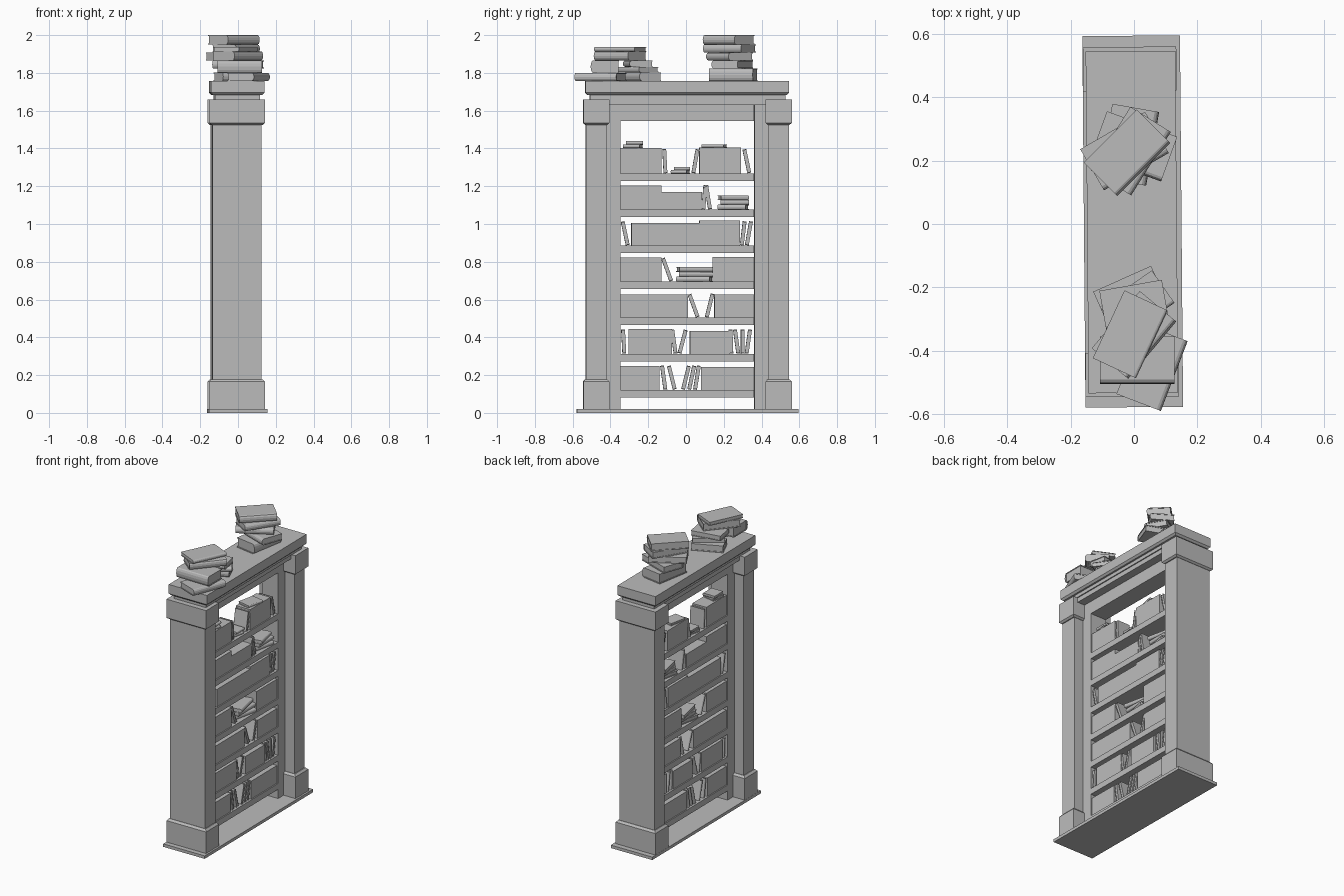
import bpy, bmesh, math
from mathutils import Matrix

cube = bpy.data.objects.get("Cube")
if cube:
    bpy.data.objects.remove(cube, do_unlink=True)

colour = (0.5, 0.5, 0.5, 1)
grey = bpy.data.materials.new("plain_grey")
grey.use_nodes = True
grey.diffuse_color = colour
grey.node_tree.nodes["Principled BSDF"].inputs["Base Color"].default_value = colour

# The whole case stands slightly turned
SKEW = Matrix.Rotation(0.0085, 4, 'Z')
# Turns a lying book upright with its spine facing +x
STAND = Matrix.Rotation(math.pi / 2, 4, 'Z') @ Matrix.Rotation(-math.pi / 2, 4, 'Y')
STAND = STAND @ Matrix.Rotation(math.pi, 4, 'X')


def finish(name, bm, matrix):
    bmesh.ops.recalc_face_normals(bm, faces=bm.faces)
    mesh = bpy.data.meshes.new(name)
    bm.to_mesh(mesh)
    bm.free()
    mesh.materials.append(grey)
    ob = bpy.data.objects.new(name, mesh)
    bpy.context.collection.objects.link(ob)
    ob.matrix_world = matrix


def add_box(bm, x, y, z, top=0, bottom=0):
    """Box from ranges; top and bottom pull the end faces inwards."""
    rings = []
    for height, inset in zip(z, (bottom, top)):
        left, right = x[0] + inset, x[1] - inset
        front, back = y[0] + inset, y[1] - inset
        corners = ((left, front), (right, front), (right, back), (left, back))
        rings.append([bm.verts.new((*corner, height)) for corner in corners])
    low, high = rings
    bm.faces.new(low[::-1])
    bm.faces.new(high)
    for i in range(4):
        bm.faces.new((low[i - 1], low[i], high[i], high[i - 1]))


def box(name, x, y, z, **taper):
    bm = bmesh.new()
    add_box(bm, x, y, z, **taper)
    finish(name, bm, SKEW)


def book(name, length, width, thick, matrix):
    """Bound book: length on X, round spine on -Y, thickness on Z."""
    bm = bmesh.new()
    half, edge = thick / 2, width / 2
    cover = min(thick * 0.13, 0.006)
    inner = half - cover
    bulge = min(half, 0.02) * 0.7
    spine = bulge - edge
    turns = [math.pi * i / 6 for i in range(7)]
    arc = [(spine - bulge * math.sin(a), -half * math.cos(a)) for a in turns]
    profile = [(edge, -inner), (edge, -half), *arc, (edge, half),
               (edge, inner), (spine, inner), (spine, -inner)]
    face = bm.faces.new([bm.verts.new((-length / 2, y, z)) for y, z in profile])
    geom = bmesh.ops.extrude_face_region(bm, geom=[face])["geom"]
    moved = [v for v in geom if isinstance(v, bmesh.types.BMVert)]
    bmesh.ops.translate(bm, vec=(length, 0, 0), verts=moved)
    page_end = length / 2 - 0.003
    add_box(bm, (-page_end, page_end), (spine, edge - 0.003), (-inner, inner))
    finish(name, bm, matrix)


def pile(name, floor, length, width, books):
    """Lying books stacked upwards, each given as x, y, thickness, angle."""
    for x, y, thick, angle in books:
        place = Matrix.Translation((x, y, floor + thick / 2))
        turn = Matrix.Rotation(math.radians(angle), 4, 'Z')
        book(name, length, width, thick, place @ turn)
        floor += thick


def standing_book(name, y, floor, lean):
    """Upright book; a positive lean tips its top towards -y."""
    a, height, thick = math.radians(lean), 0.128, 0.02
    z = floor + (height * math.cos(a) + thick * abs(math.sin(a))) / 2
    place = SKEW @ Matrix.Translation((-0.01, y, z))
    book(name, height, 0.1, thick, place @ Matrix.Rotation(a, 4, 'X') @ STAND)


# Plinth
box("base_plate", (-0.158, 0.15), (-0.578, 0.594), (0, 0.02))

# Pillars with footing and capital blocks, and the side panels between them
POST, BLOCK, RECESS = (-0.14, 0.12), (-0.157, 0.138), (-0.07, 0.05)
for label, side in (("front", -1), ("back", 1)):
    def span(inner, outer):
        return sorted(0.007 + side * d for d in (inner, outer))
    block = span(0.413, 0.552)
    box(label + "_pillar", POST, span(0.427, 0.538), (0.02, 1.66))
    box(label + "_footing", BLOCK, block, (0.02, 0.165))
    box(label + "_footing_bevel", BLOCK, block, (0.165, 0.178), top=0.012)
    box(label + "_capital", BLOCK, block, (1.535, 1.66))
    box(label + "_capital_bevel", BLOCK, block, (1.525, 1.535), bottom=0.012)
    box(label + "_side_panel", RECESS, span(0.354, 0.43), (0.02, 1.66))

# Lintel and cornice
INSIDE = (-0.35, 0.36)
CORNICE, LONG = (-0.148, 0.135), (-0.533, 0.545)
box("lintel", RECESS, INSIDE, (1.545, 1.66))
box("frieze", (-0.12, 0.105), (-0.42, 0.43), (1.63, 1.665))
box("neck", (-0.125, 0.112), (-0.51, 0.525), (1.66, 1.683))
box("cornice_bevel", CORNICE, LONG, (1.683, 1.695), bottom=0.012)
box("top_board", CORNICE, LONG, (1.695, 1.757))

# Shelves, each with closed rows of books (start, end, height)
start, end = INSIDE
rows = (
    [(start, -0.14, 0.125), (0.08, end, 0.12)],
    [(-0.305, -0.075, 0.13), (0.02, 0.23, 0.12)],
    [(start, 0.01, 0.123), (0.15, end, 0.123)],
    [(start, -0.13, 0.127), (0.14, end, 0.13)],
    [(-0.29, 0.07, 0.118), (0.07, 0.285, 0.132)],
    [(start, -0.13, 0.127), (-0.13, 0.085, 0.092)],
    [(start, -0.13, 0.135), (0.07, 0.29, 0.137)],
)
# Single books beside the rows (position, lean in degrees)
leaners = (
    [(-0.118, 8), (-0.075, 14), (0, -14), (0.03, -12), (0.058, -9)],
    [(-0.33, 3), (-0.064, 8), (-0.018, -15), (0.238, 2), (0.268, 8), (0.3, 0), (0.33, -8)],
    [(0.04, 20), (0.125, -14)],
    [(-0.1, 20)],
    [(-0.322, 12), (0.303, -7), (0.333, -10)],
    [(0.097, -5), (0.117, 9)],
    [(-0.112, 3), (0.05, -10), (0.322, 12)],
)
floors = [0.122 + 0.191 * n for n in range(len(rows))]
for n, floor in enumerate(floors):
    box(f"shelf_{n + 1}", RECESS, INSIDE, (floor - 0.04, floor))
    for y0, y1, height in rows[n]:
        box(f"book_row_{n + 1}", (-0.062, 0.042), (y0, y1), (floor, floor + height))
    for y, lean in leaners[n]:
        standing_book(f"leaning_book_{n + 1}", y, floor, lean)


# Small lying piles on the shelves and on the rows
def shelf_pile(floor, y, length, thick, count):
    books = [(-0.01, y + 0.008 * (i % 2), thick, 78 + 12 * i) for i in range(count)]
    pile("shelf_pile_book", floor, length, 0.09, books)


shelf_pile(floors[3], 0.045, 0.18, 0.026, 3)
shelf_pile(floors[5], 0.25, 0.15, 0.025, 3)
shelf_pile(floors[6], -0.03, 0.085, 0.017, 2)
shelf_pile(floors[6] + 0.135, -0.28, 0.09, 0.018, 2)
shelf_pile(floors[6] + 0.137, 0.15, 0.12, 0.016, 1)

# Loose piles on the top board
TOP = 1.757
pile("front_pile_book", TOP, 0.236, 0.15, [
    (0.057, -0.453, 0.043, 69), (0.01, -0.43, 0.066, 0),
    (0, -0.35, 0.048, 50), (-0.012, -0.348, 0.024, 65)])
pile("side_pile_book", TOP, 0.2, 0.125, [
    (-0.012, -0.23, 0.046, 24), (0.01, -0.255, 0.029, 35), (0, -0.255, 0.033, 10)])
pile("back_pile_book", TOP, 0.236, 0.15, [
    (-0.015, 0.25, 0.066, 80), (0, 0.245, 0.043, -20), (-0.03, 0.23, 0.041, 30),
    (-0.01, 0.23, 0.043, 58), (-0.022, 0.225, 0.05, 45)])
